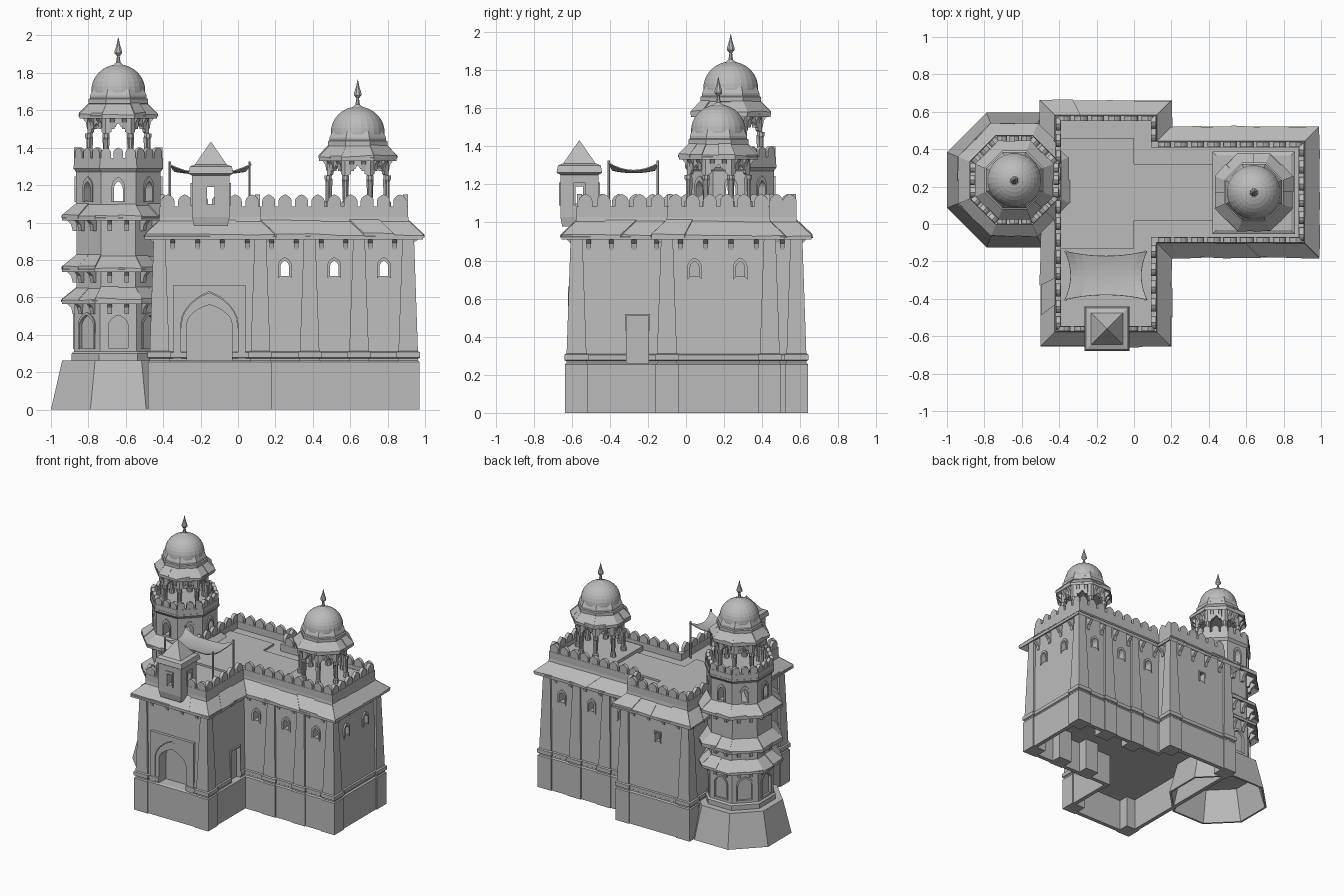
import bpy, bmesh, math, random
from mathutils import Vector

random.seed(4)
if "Cube" in bpy.data.objects:
    bpy.data.objects.remove(bpy.data.objects["Cube"])

stone = bpy.data.materials.new("grey stone")
stone.use_nodes = True
stone.diffuse_color = (0.5, 0.5, 0.5, 1)
stone.node_tree.nodes["Principled BSDF"].inputs["Base Color"].default_value = (0.5, 0.5, 0.5, 1)


# ---- helpers -------------------------------------------------------------
def finish(name, bm):
    bmesh.ops.recalc_face_normals(bm, faces=bm.faces)
    mesh = bpy.data.meshes.new(name)
    bm.to_mesh(mesh)
    bm.free()
    mesh.materials.append(stone)
    ob = bpy.data.objects.new(name, mesh)
    bpy.context.collection.objects.link(ob)
    return ob


def prism(bm, pts, vec):
    low = [bm.verts.new(p) for p in pts]
    top = [bm.verts.new(Vector(p) + vec) for p in pts]
    bm.faces.new(low)
    bm.faces.new(top[::-1])
    for i in range(len(low)):
        j = (i + 1) % len(low)
        bm.faces.new((low[i], low[j], top[j], top[i]))


def skin(bm, rings, caps=True, closed=False):
    loops = [[bm.verts.new(p) for p in r] for r in rings]
    for a, b in list(zip(loops, loops[1:])) + ([(loops[-1], loops[0])] if closed else []):
        for i in range(len(a)):
            j = (i + 1) % len(a)
            bm.faces.new((a[i], a[j], b[j], b[i]))
    if caps and not closed:
        bm.faces.new(loops[0][::-1])
        bm.faces.new(loops[-1])


def loft(name, ring, profile, closed=False):
    bm = bmesh.new()
    skin(bm, [ring(d, z) for d, z in profile], closed=closed)
    return finish(name, bm)


def polygon(cx, cy, n):
    """Ring maker for a regular polygon, sized by its apothem."""
    def ring(a, z):
        r = a / math.cos(math.pi / n)
        turns = [(i + 0.5) * 2 * math.pi / n for i in range(n)]
        return [Vector((cx + r * math.cos(t), cy + r * math.sin(t), z)) for t in turns]
    return ring


PLAN = [(-.42, -.575), (.12, -.575), (.12, -.10), (.91, -.10),
        (.91, .44), (.12, .44), (.12, .58), (-.42, .58)]


def plan(d, z):
    """Outline of the main building pushed outward by d."""
    out = []
    for i, p in enumerate(PLAN):
        a, b, c = Vector(PLAN[i - 1]), Vector(p), Vector(PLAN[(i + 1) % len(PLAN)])
        e, f = (b - a).normalized(), (c - b).normalized()
        q = b + d * (Vector((e.y, -e.x)) + Vector((f.y, -f.x)))
        out.append(Vector((q.x, q.y, z)))
    return out


def walk(pts, step):
    """Evenly spaced (position, outward angle) along every edge."""
    for i, a in enumerate(pts):
        b = pts[(i + 1) % len(pts)]
        e = b - a
        n = max(1, round(e.length / step))
        for k in range(n):
            yield a + e * (k + 0.5) / n, math.atan2(-e.x, e.y)


def panel(bm, o, ang, outline, d0, d1):
    """Extrude a (sideways, height) outline along the outward direction."""
    n = Vector((math.cos(ang), math.sin(ang), 0))
    t = Vector((-n.y, n.x, 0))
    base = Vector((o[0], o[1], 0)) + n * d0
    prism(bm, [base + t * u + Vector((0, 0, z)) for u, z in outline], n * (d1 - d0))


def arch(w, z0, zs, zt, cusp=0.0, n=12):
    """Pointed arch from the right foot over to the left foot."""
    pts = [(w, z0)]
    for i in range(n + 1):
        t = math.pi * i / n
        k = 1 - cusp * (1 - abs(math.sin(5 * t)))
        c = abs(math.cos(t))
        rise = .7 * math.sqrt(max(0, 1 - c * c)) + .3 * (1 - c)
        pts.append((w * k * math.cos(t), zs + (zt - zs) * k * rise))
    return pts + [(-w, z0)]


def rect(w, z0, z1):
    return [(w, z0), (w, z1), (-w, z1), (-w, z0)]


def frame(outer, inner):
    return outer + inner[::-1]


def cut(ob, bm):
    tool = finish("cutter", bm)
    tool.hide_render = True
    mod = ob.modifiers.new("cut", 'BOOLEAN')
    mod.operation, mod.solver, mod.object = 'DIFFERENCE', 'EXACT', tool
    deps = bpy.context.evaluated_depsgraph_get()
    mesh = bpy.data.meshes.new_from_object(ob.evaluated_get(deps))
    ob.modifiers.clear()
    ob.data = mesh
    bpy.data.objects.remove(tool)


def eave(name, ring, d0, z0, d1, z1, step, gap):
    """Sloping eave with uneven slabs on top and brackets below."""
    loft(name, ring, [(d0, z0), (d1, z1), (d1, z1 - .015), (d0, z0 - .03)], closed=True)
    slabs, brackets = bmesh.new(), bmesh.new()
    inner, outer = ring(d0, z0), ring(d1, z1)
    for i in range(len(inner)):
        j = (i + 1) % len(inner)
        n = max(1, round((outer[j] - outer[i]).length / step))
        for k in range(n):
            s, e = k / n, (k + 1) / n
            a, b = inner[i].lerp(inner[j], s), inner[i].lerp(inner[j], e)
            c, d = outer[i].lerp(outer[j], e), outer[i].lerp(outer[j], s)
            c, d = b.lerp(c, random.uniform(.95, 1.08)), a.lerp(d, random.uniform(.95, 1.08))
            prism(slabs, [a, b, c, d], Vector((0, 0, random.uniform(.006, .018))))
    finish(name + "_slabs", slabs)
    reach = d1 - d0
    for p, ang in walk(ring(d0, 0), gap):
        n = Vector((math.cos(ang), math.sin(ang), 0))
        t = Vector((-n.y, n.x, 0)) * .012
        side = [(-.01, z1 - .07), (.3 * reach, z1 - .07), (.4 * reach, z1 - .035),
                (.8 * reach, z1 - .005), (-.01, z0 - .03)]
        prism(brackets, [p - t + n * d + Vector((0, 0, z)) for d, z in side], t * 2)
    finish(name + "_brackets", brackets)


def battlement(name, ring, d, z0, z1, z2, step):
    """Low wall topped with round-headed merlons."""
    loft(name, ring, [(d, z0), (d, z1), (d - .03, z1), (d - .03, z0)], closed=True)
    bm = bmesh.new()
    for p, ang in walk(ring(d, 0), step):
        panel(bm, p, ang, arch(step * .4, z1 - .005, z1 + .03, z2, n=8), -.028, -.002)
    finish(name + "_merlons", bm)


# ---- main building -------------------------------------------------------
walls = loft("main_walls", plan, [(.02, .255), (.02, 0), (.052, 0), (.052, .255), (.04, .262), (.04, .272),
                                  (.048, .277), (.048, .305), (.038, .31), (.012, .95), (0, 1.03)])
holes, trims = bmesh.new(), bmesh.new()
SOUTH, NORTH, EAST = -math.pi / 2, math.pi / 2, 0
opening, surround = arch(.023, .715, .765, .795), arch(.037, .70, .77, .815)
for x in (.25, .515, .78):
    panel(holes, (x, -.10), SOUTH, opening, -.8, .2)
    for y, ang in ((-.10, SOUTH), (.44, NORTH)):
        panel(trims, (x, y), ang, frame(surround, opening), 0, .03)
for y in (.045, .285):
    panel(holes, (.91, y), EAST, opening, -.03, .2)
    panel(trims, (.91, y), EAST, frame(surround, opening), 0, .03)
panel(holes, (-.17, .58), NORTH, rect(.02, .71, .78), -.03, .2)
panel(trims, (-.17, .58), NORTH, frame(rect(.03, .70, .79), rect(.02, .70, .78)), 0, .028)

# gate and side door
gate = (-.153, -.575)
panel(holes, gate, SOUTH, arch(.12, .262, .46, .56), -.05, .2)
panel(trims, gate, SOUTH, frame(rect(.192, .262, .665), arch(.152, .262, .46, .63)), 0, .046)
panel(trims, gate, SOUTH, frame(arch(.15, .262, .46, .625), arch(.12, .262, .46, .56)), 0, .041)
panel(holes, (.12, -.255), EAST, rect(.06, .262, .51), .005, .2)
panel(trims, (.12, -.255), EAST, frame(rect(.066, .262, .52), rect(.058, .262, .51)), 0, .041)
cut(walls, holes)
finish("window_and_door_surrounds", trims)

# tapering pilasters at the outer corners and along the wing
posts = bmesh.new()
spots = [PLAN[i] for i in (0, 1, 3, 4, 6, 7)] + [(x, y) for x in (.383, .647) for y in (-.10, .44)]
for x, y in spots:
    sq = polygon(x, y, 4)
    skin(posts, [sq(a, z) for a, z in ((.06, 0), (.06, .255), (.053, .262), (.053, .272), (.063, .277),
                                       (.063, .307), (.052, .312), (.03, .95))])
finish("pilasters", posts)

eave("roof_eave", plan, -.005, 1.005, .08, .925, .17, .13)
battlement("roof_parapet", plan, 0, 1.0, 1.085, 1.15, .088)
bm = bmesh.new()
prism(bm, [(-.39, -.13, 1.03), (0, -.13, 1.03), (0, .02, 1.03), (.43, .02, 1.03), (.43, .32, 1.03),
           (0, .32, 1.03), (0, .46, 1.03), (-.39, .46, 1.03)], Vector((0, 0, .015)))
finish("roof_paving", bm)


# ---- domed pavilions -----------------------------------------------------
def pavilion(name, cx, cy, z):
    ring, round_ring = polygon(cx, cy, 8), polygon(cx, cy, 24)
    bm = bmesh.new()
    w = .165 * math.tan(math.pi / 8)
    for i in range(8):
        hole = arch(w - .014, z, z + .15, z + .225, cusp=.16, n=30)
        panel(bm, (cx, cy), i * math.pi / 4, frame(rect(w, z, z + .28), hole), .145, .165)
    for p in ring(.158, z):
        skin(bm, [[Vector((v.x, v.y, z + h)) for v in polygon(p.x, p.y, 8)(r, 0)]
                  for r, h in ((.02, 0), (.02, .03), (.013, .035), (.013, .14), (.019, .15), (.019, .17))])
    finish(name + "_arcade", bm)
    eave(name + "_eave", ring, .15, z + .325, .208, z + .265, .1, .07)
    loft(name + "_drum", ring, [(.15, z + .25), (.145, z + .325), (.158, z + .33), (.158, z + .355),
                                (.15, z + .36), (.15, z + .375), (.135, z + .41)])
    dome = [(.143, .37), (.144, .40)] + [(.144 * math.cos(t), .40 + .14 * math.sin(t))
                                         for t in [i * math.pi / 17 for i in range(1, 9)]]
    loft(name + "_dome", round_ring, [(r, z + h) for r, h in dome])
    loft(name + "_finial", ring, [(r, z + h) for r, h in ((.03, .535), (.012, .55), (.007, .585), (.02, .60),
                                                          (.02, .61), (.008, .65), (.001, .685))])


loft("pavilion_platform", polygon(.64, .167, 4), [(.22, 1.02), (.22, 1.07), (.20, 1.08)])
pavilion("wing_pavilion", .64, .17, 1.08)

# ---- corner tower --------------------------------------------------------
TX, TY = -.64, .235
tower = polygon(TX, TY, 8)
loft("tower_base", tower, [(.28, .25), (.345, 0), (.36, 0), (.30, .262)])
shaft = loft("tower_shaft", tower, [(.25, .25), (.25, .30), (.237, .31), (.235, .57), (.225, .62), (.222, 1.08)])
niches, rims = bmesh.new(), bmesh.new()
for i in range(8):
    ang = i * math.pi / 4
    panel(niches, (TX, TY), ang, arch(.052, .33, .45, .505), .222, .3)
    panel(rims, (TX, TY), ang, frame(arch(.062, .325, .46, .52), arch(.052, .325, .45, .505)), .22, .243)
    panel(rims, (TX, TY), ang, frame(arch(.036, 1.11, 1.19, 1.245), arch(.024, 1.11, 1.18, 1.22)), .21, .235)
cut(shaft, niches)
finish("tower_window_surrounds", rims)
room = loft("tower_room", tower, [(.226, 1.05), (.226, 1.27), (.24, 1.29), (.24, 1.305)])
for i in range(4):
    bm = bmesh.new()
    panel(bm, (TX, TY), i * math.pi / 4, arch(.024, 1.115, 1.18, 1.22), -.4, .4)
    cut(room, bm)
for label, z in (("lower", .58), ("middle", .75), ("upper", 1.025)):
    eave("tower_eave_" + label, tower, .22, z + .065, .30, z, .12, .1)
battlement("tower_parapet", tower, .238, 1.29, 1.345, 1.40, .066)
pavilion("tower_pavilion", TX, TY, 1.305)

# ---- lookout turret over the gate ----------------------------------------
BX, BY = -.145, -.56
sq = polygon(BX, BY, 4)
turret = loft("lookout_turret", sq, [(.09, .98), (.10, 1.03), (.10, 1.26)])
for ang in (SOUTH, EAST):
    bm = bmesh.new()
    panel(bm, (BX, BY), ang, rect(.02, 1.10, 1.19), -.2, .2)
    cut(turret, bm)
bm = bmesh.new()
for i in range(4):
    panel(bm, (BX, BY), i * math.pi / 2, frame(rect(.032, 1.09, 1.21), rect(.02, 1.09, 1.19)), .095, .108)
finish("turret_window_surrounds", bm)
loft("turret_roof", sq, [(.10, 1.25), (.12, 1.262), (.112, 1.30), (.085, 1.31), (.002, 1.43)])

# ---- cloth canopy on poles -----------------------------------------------
bm = bmesh.new()
bmesh.ops.create_grid(bm, x_segments=10, y_segments=8, size=1)
for v in bm.verts:
    u, w = v.co.x, v.co.y
    v.co = (-.15 + u * .22 * (1 - .14 * (1 - w * w)), -.275 + w * .13 * (1 - .2 * (1 - u * u)),
            1.26 + .055 * max(u * u, .3) * (.3 + .7 * w * w))
cloth = finish("canopy_cloth", bm)
cloth.modifiers.new("thickness", 'SOLIDIFY').thickness = .006
bm = bmesh.new()
for x in (-.365, .062):
    for y in (-.405, -.148):
        skin(bm, [polygon(x, y, 6)(.006, z) for z in (1.02, 1.325)])
finish("canopy_poles", bm)
